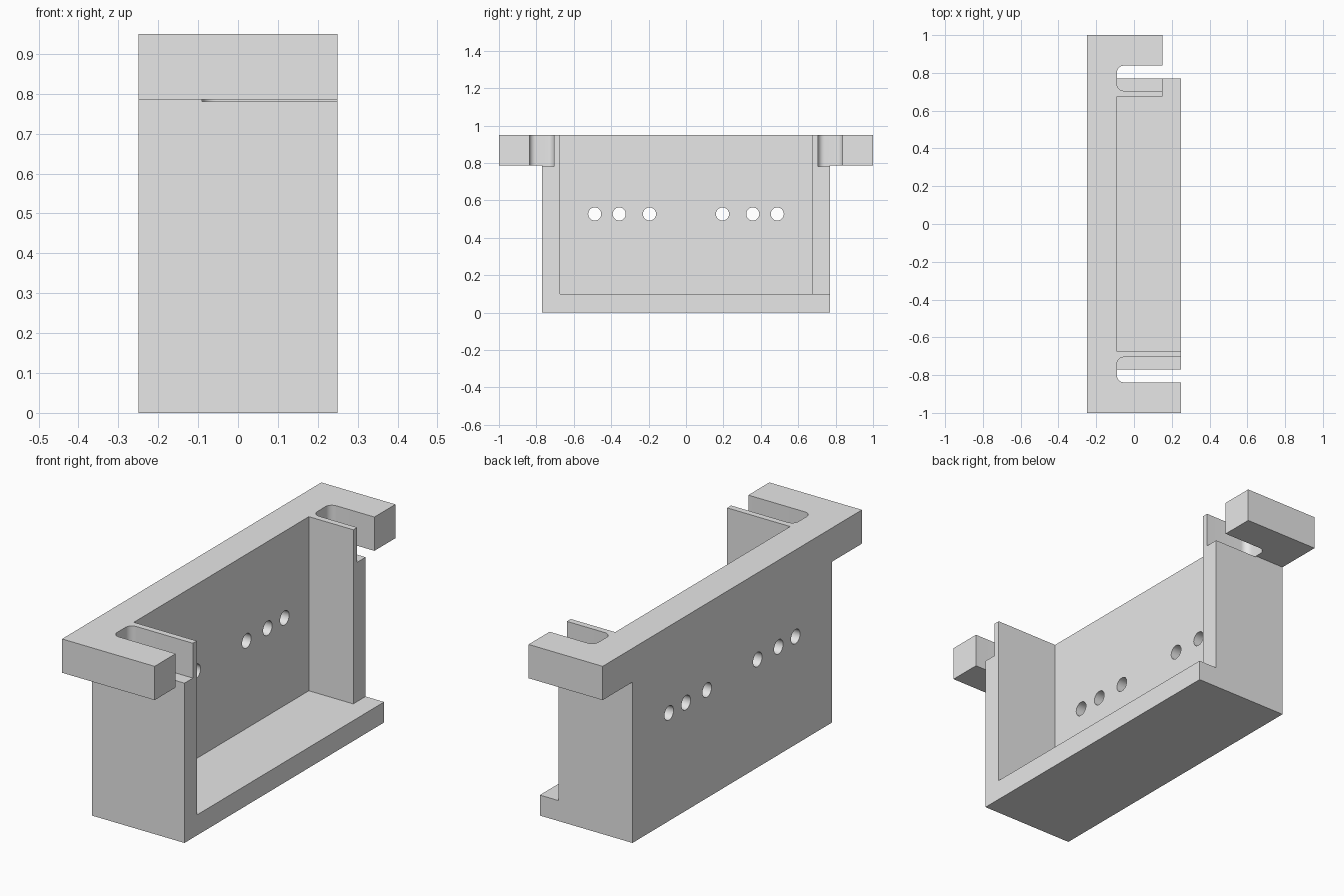
import bpy
import bmesh
from math import radians, cos, sin
from mathutils import Vector

cube = bpy.data.objects.get("Cube")
if cube:
    bpy.data.objects.remove(cube, do_unlink=True)

grey = bpy.data.materials.new("light_grey")
grey.use_nodes = True
COLOUR = (0.8, 0.8, 0.8, 1)
grey.diffuse_color = COLOUR
grey.node_tree.nodes["Principled BSDF"].inputs["Base Color"].default_value = COLOUR


def prism(name, points, depth):
    """Extrude a closed outline of 3D points along the vector depth."""
    bm = bmesh.new()
    face = bm.faces.new([bm.verts.new(p) for p in points])
    top = bmesh.ops.extrude_face_region(bm, geom=[face])["geom"]
    bmesh.ops.translate(bm, vec=Vector(depth),
                        verts=[g for g in top if isinstance(g, bmesh.types.BMVert)])
    bmesh.ops.recalc_face_normals(bm, faces=bm.faces)
    mesh = bpy.data.meshes.new(name)
    bm.to_mesh(mesh)
    bm.free()
    mesh.materials.append(grey)
    obj = bpy.data.objects.new(name, mesh)
    bpy.context.collection.objects.link(obj)
    return obj


def arc(cx, cy, r, start, end, steps):
    angles = [radians(start + (end - start) * i / steps) for i in range(steps + 1)]
    return [(cx + r * cos(a), cy + r * sin(a)) for a in angles]


# Bracket body: a wide top flange over a narrower block
TOP, UNDER = 0.95, 0.785
half = [(0.77, 0), (0.77, UNDER), (1, UNDER), (1, TOP)]
outline = half + [(-y, z) for y, z in reversed(half)]
bracket = prism("bracket", [(-0.25, y, z) for y, z in outline], (0.5, 0, 0))
cutters = []

# Open cavity, which also shortens the wall and arm on one side
BACK, WALL, SHORT = -0.09, 0.675, 0.15
cavity = [(BACK, -WALL), (0.4, -WALL), (0.4, 1.2), (SHORT, 1.2), (SHORT, WALL), (BACK, WALL)]
cutters.append(prism("cavity_cutter", [(x, y, 0.1) for x, y in cavity], (0, 0, 1)))

# Rounded slots in the two arms
R, INNER, OUTER = 0.035, 0.705, 0.838
slot = [(0.4, INNER), (0.4, OUTER)]
slot += arc(BACK + R, OUTER - R, R, 90, 180, 8)
slot += arc(BACK + R, INNER + R, R, 180, 270, 8)
for side in (1, -1):
    cutters.append(prism("slot_cutter", [(x, side * y, 0.78) for x, y in slot], (0, 0, 0.4)))

# Row of round holes through the back plate
for y in (0.195, 0.357, 0.488):
    for side in (1, -1):
        ring = arc(side * y, 0.527, 0.035, 0, 345, 23)
        cutters.append(prism("hole_cutter", [(-0.4, a, b) for a, b in ring], (0.4, 0, 0)))

# Cut everything out of the body
bpy.context.view_layer.objects.active = bracket
for cutter in cutters:
    cutter.hide_render = True
    mod = bracket.modifiers.new("cut", "BOOLEAN")
    mod.operation = "DIFFERENCE"
    mod.solver = "EXACT"
    mod.object = cutter
    bpy.ops.object.modifier_apply(modifier=mod.name)
    bpy.data.objects.remove(cutter, do_unlink=True)

# Smooth the round parts and keep the edges crisp
bpy.ops.object.select_all(action="DESELECT")
bracket.select_set(True)
bpy.ops.object.shade_smooth_by_angle(angle=radians(30))
